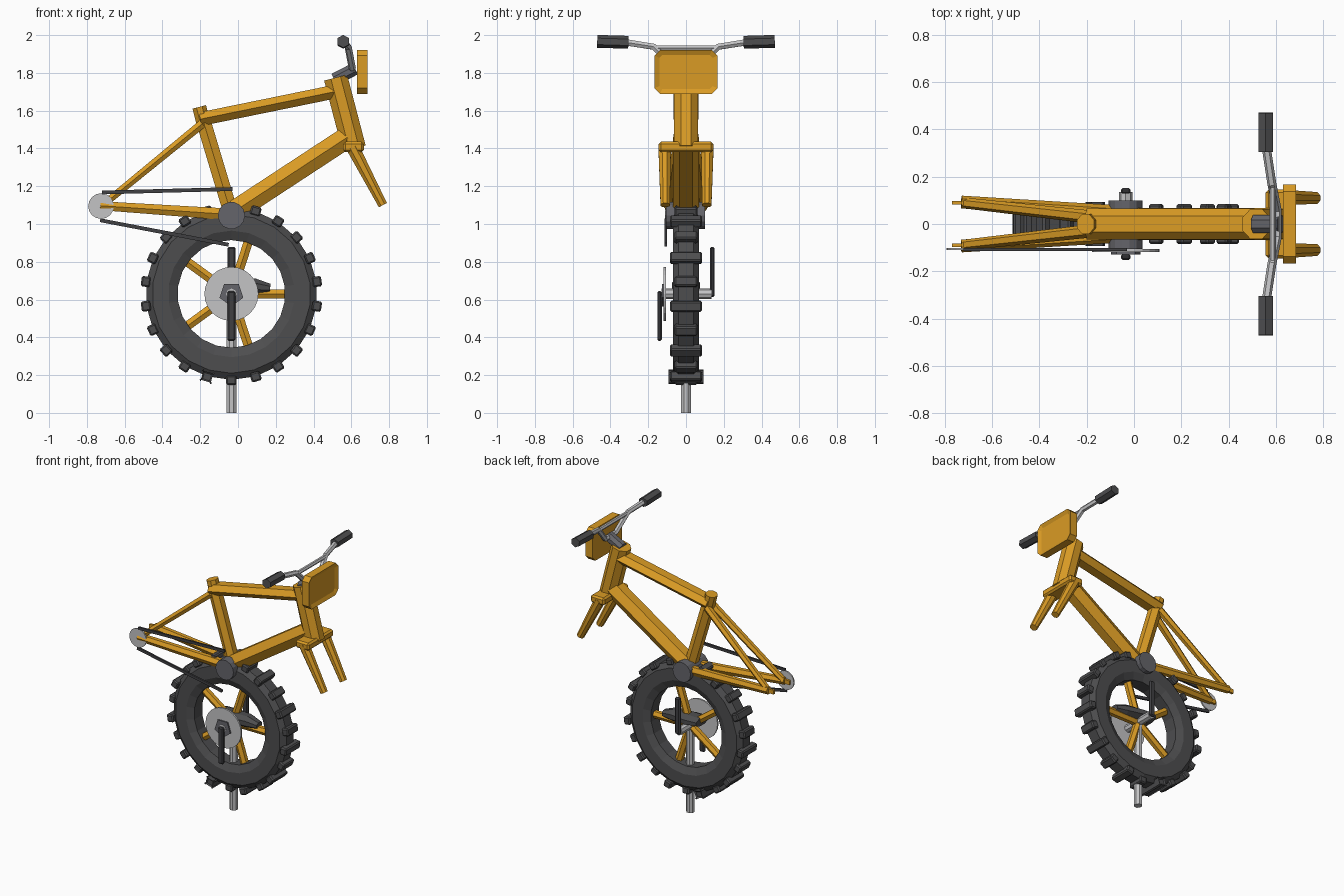
import bpy, bmesh
from math import cos, sin, pi, tau, radians
from mathutils import Vector

if "Cube" in bpy.data.objects:
    bpy.data.objects.remove(bpy.data.objects["Cube"])


def material(name, rgb):
    m = bpy.data.materials.new(name)
    m.use_nodes = True
    m.diffuse_color = (*rgb, 1)
    m.node_tree.nodes["Principled BSDF"].inputs["Base Color"].default_value = (*rgb, 1)
    return m


ORANGE = material("orange paint", (0.70, 0.33, 0.018))
RUBBER = material("black rubber", (0.075, 0.075, 0.078))
STEEL = material("light steel", (0.55, 0.55, 0.56))
GREY = material("dark grey metal", (0.13, 0.13, 0.145))
BLACK = material("black metal", (0.05, 0.05, 0.055))


def finish(name, bm, mat):
    bmesh.ops.recalc_face_normals(bm, faces=bm.faces)
    mesh = bpy.data.meshes.new(name)
    bm.to_mesh(mesh)
    bm.free()
    mesh.materials.append(mat)
    ob = bpy.data.objects.new(name, mesh)
    bpy.context.collection.objects.link(ob)
    return ob


def tube(name, points, sizes, mat, sides=6, phase=0.0):
    """Faceted tube through points; each size is (half width, half height)."""
    pts = [Vector(p) for p in points]
    bm = bmesh.new()
    rings = []
    for i, p in enumerate(pts):
        d = (pts[min(i + 1, len(pts) - 1)] - pts[max(i - 1, 0)]).normalized()
        ref = Vector((1, 0, 0)) if abs(d.y) > 0.7 else Vector((0, 1, 0))
        side = (ref - d * ref.dot(d)).normalized()
        up = d.cross(side)
        w, h = sizes[i] if len(sizes) > 1 else sizes[0]
        angles = [phase + tau * k / sides for k in range(sides)]
        rings.append([bm.verts.new(p + side * w * cos(a) + up * h * sin(a)) for a in angles])
    for a, b in zip(rings, rings[1:]):
        for k in range(sides):
            n = (k + 1) % sides
            bm.faces.new((a[k], a[n], b[n], b[k]))
    bm.faces.new(rings[0])
    bm.faces.new(rings[-1])
    return finish(name, bm, mat)


def disc(name, x, z, y0, y1, r, mat, sides, phase=0.0):
    return tube(name, [(x, y0, z), (x, y1, z)], [(r, r)], mat, sides, phase)


def add_box(bm, center, size, turn=0.0):
    """Box turned about the y axis, in the x-z plane."""
    vs = bmesh.ops.create_cube(bm, size=1)["verts"]
    for v in vs:
        x, y, z = (c * s for c, s in zip(v.co, size))
        v.co = Vector(center) + Vector((x * cos(turn) - z * sin(turn), y,
                                        x * sin(turn) + z * cos(turn)))


def box(name, center, size, mat, bevel=0.0):
    bm = bmesh.new()
    add_box(bm, center, size)
    if bevel:
        bmesh.ops.bevel(bm, geom=bm.edges[:], offset=bevel, segments=1, affect='EDGES')
    return finish(name, bm, mat)


WX, WZ = -0.035, 0.63  # wheel centre

# Tyre: closed profile spun around the axle
profile = [(0.285, -0.045), (0.335, -0.068), (0.42, -0.068), (0.455, -0.04),
           (0.455, 0.04), (0.42, 0.068), (0.335, 0.068), (0.285, 0.045)]
SEG = 22
bm = bmesh.new()
rings = []
for i in range(SEG):
    a = tau * i / SEG + pi / 2
    rings.append([bm.verts.new((WX + r * cos(a), y, WZ + r * sin(a))) for r, y in profile])
for i in range(SEG):
    a, b = rings[i], rings[(i + 1) % SEG]
    for k in range(len(profile)):
        n = (k + 1) % len(profile)
        bm.faces.new((a[k], a[n], b[n], b[k]))
finish("tyre", bm, RUBBER)

# Tread knobs alternate wide and narrow
bm = bmesh.new()
for i in range(SEG):
    a = tau * i / SEG - pi / 2
    width = 0.17 if i % 2 else 0.12
    add_box(bm, (WX + 0.457 * cos(a), 0, WZ + 0.457 * sin(a)), (0.05, width, 0.055), a)
bmesh.ops.bevel(bm, geom=bm.edges[:], offset=0.008, segments=1, affect='EDGES')
finish("tread_knobs", bm, RUBBER)

# Spokes
for i in range(5):
    a = tau * i / 5
    d = Vector((cos(a), 0, sin(a)))
    c = Vector((WX, 0, WZ))
    tube(f"spoke_{i + 1}", [c, c + d * 0.295], [(0.028, 0.028)], ORANGE)

# Crank set and chainring in the wheel hub
disc("crank_axle", WX, WZ, -0.13, 0.135, 0.028, STEEL, 8)
disc("chainring", WX, WZ, -0.118, -0.106, 0.143, STEEL, 24)
disc("chainring_bolt", WX, WZ, -0.128, -0.115, 0.066, GREY, 5, pi / 2)
for name, s in (("left", 1), ("right", -1)):
    box(f"{name}_crank_arm", (WX, s * 0.14, WZ + s * 0.117), (0.042, 0.024, 0.265), BLACK, 0.008)

# Saddle and its post
tube("seat_post", [(WX, 0, 0), (WX, 0, WZ)], [(0.028, 0.028)], STEEL, 8, pi / 8)
tube("saddle", [(-0.13, 0, 0.68), (-0.04, 0, 0.675), (0.09, 0, 0.67), (0.17, 0, 0.66)],
     [(0.075, 0.03), (0.08, 0.04), (0.055, 0.045), (0.035, 0.025)], RUBBER, 8, pi / 8)

# Main frame
tube("top_tube", [(-0.2, 0, 1.555), (0.51, 0, 1.70)], [(0.066, 0.042)], ORANGE)
tube("down_tube", [(-0.03, 0, 1.06), (0.58, 0, 1.46)], [(0.068, 0.066)], ORANGE)
tube("seat_tube", [(WX, 0, 1.05), (-0.185, 0, 1.55)], [(0.045, 0.045)], ORANGE)
tube("seat_clamp", [(-0.182, 0, 1.53), (-0.205, 0, 1.62)], [(0.046, 0.04)], ORANGE, 8, pi / 8)
tube("head_tube", [(0.517, 0, 1.775), (0.615, 0, 1.40)], [(0.068, 0.068)], ORANGE, 8, pi / 8)
disc("bottom_bracket", WX, 1.045, -0.105, 0.1, 0.072, GREY, 14)

# Rear triangle, fork legs
for name, s in (("left", 1), ("right", -1)):
    tube(f"{name}_chain_stay", [(WX, s * 0.045, 1.05), (-0.73, s * 0.093, 1.097)],
         [(0.032, 0.036), (0.027, 0.027)], ORANGE)
    tube(f"{name}_seat_stay", [(-0.19, s * 0.03, 1.53), (-0.71, s * 0.088, 1.105)],
         [(0.028, 0.026), (0.023, 0.021)], ORANGE)
    box(f"{name}_dropout", (-0.74, s * 0.09, 1.095), (0.06, 0.016, 0.03), ORANGE)
    tube(f"{name}_fork_leg", [(0.605, s * 0.113, 1.41), (0.767, s * 0.11, 1.1)],
         [(0.036, 0.038), (0.027, 0.026)], ORANGE, 8, pi / 8)
box("fork_crown", (0.612, 0, 1.408), (0.11, 0.29, 0.055), ORANGE, 0.012)

# Rear sprocket and chain runs
disc("rear_sprocket", -0.725, 1.095, -0.111, -0.101, 0.068, STEEL, 16)
for name, a, b in (("upper", (-0.72, 1.167), (-0.03, 1.185)),
                   ("lower", (-0.73, 1.02), (-0.05, 0.89))):
    tube(f"{name}_chain", [(a[0], -0.108, a[1]), (b[0], -0.108, b[1])],
         [(0.009, 0.014)], BLACK, 4, pi / 4)

# Handlebar: half path mirrored across the middle
half = [(0.56, 0.32, 1.962), (0.583, 0.17, 1.938), (0.605, 0.06, 1.825)]
path = half + [(x, -y, z) for x, y, z in reversed(half)]
tube("handlebar", path, [(0.019, 0.019)], STEEL)
tube("handlebar_brace", [(0.586, 0.16, 1.932), (0.586, -0.16, 1.932)], [(0.014, 0.014)], STEEL)
tube("stem", [(0.51, 0, 1.765), (0.62, 0, 1.822)], [(0.042, 0.036)], GREY, 8, pi / 8)
for name, s in (("left", 1), ("right", -1)):
    tube(f"{name}_grip", [(0.557, s * 0.305, 1.962), (0.557, s * 0.47, 1.967)],
         [(0.036, 0.034)], RUBBER, 6, pi / 6)

# Front plate: chamfered rectangle with a recessed face
bm = bmesh.new()
w, h, c, zc = 0.167, 0.116, 0.03, 1.805
outline = [(w, h - c), (w - c, h), (c - w, h), (-w, h - c),
           (-w, c - h), (c - w, -h), (w - c, -h), (w, c - h)]
face = bm.faces.new([bm.verts.new((0.63, y, zc + z)) for y, z in outline])
ext = bmesh.ops.extrude_face_region(bm, geom=[face])["geom"]
bmesh.ops.translate(bm, vec=(0.056, 0, 0), verts=[g for g in ext if isinstance(g, bmesh.types.BMVert)])
front = [g for g in ext if isinstance(g, bmesh.types.BMFace)]
bmesh.ops.inset_region(bm, faces=front, thickness=0.026, use_even_offset=True)
bmesh.ops.translate(bm, vec=(-0.012, 0, 0), verts=front[0].verts[:])
finish("front_plate", bm, ORANGE)
